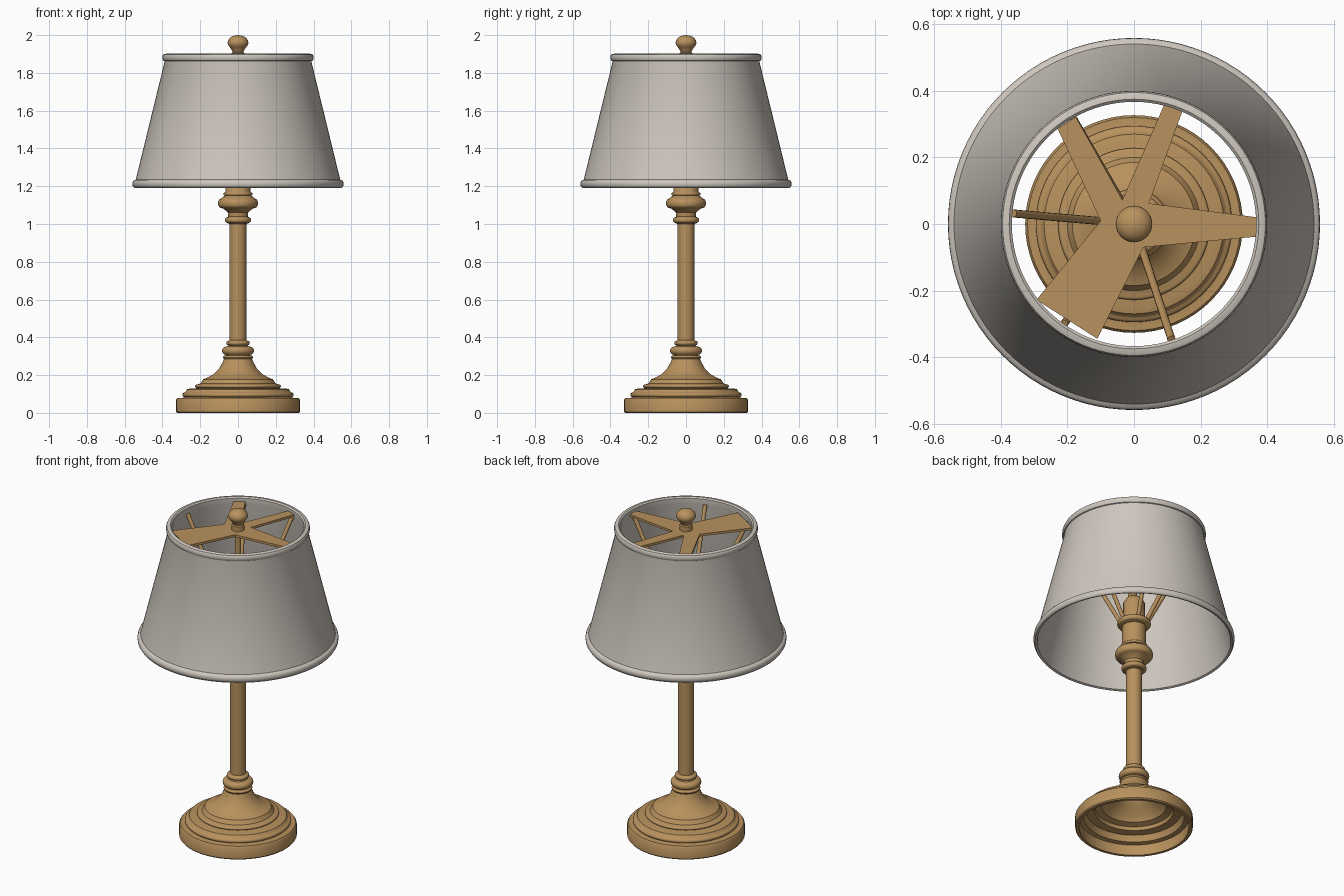
import bpy, bmesh, math
from mathutils import Vector

cube = bpy.data.objects.get("Cube")
if cube:
    bpy.data.objects.remove(cube)


def material(name, rgb):
    m = bpy.data.materials.new(name)
    m.use_nodes = True
    m.diffuse_color = (*rgb, 1)
    m.node_tree.nodes["Principled BSDF"].inputs["Base Color"].default_value = (*rgb, 1)
    return m


BRASS = material("antique brass", (0.48, 0.285, 0.11))
FABRIC = material("linen shade", (0.61, 0.565, 0.51))


def finish(name, bm, mat, angle=35):
    bmesh.ops.recalc_face_normals(bm, faces=bm.faces)
    mesh = bpy.data.meshes.new(name)
    bm.to_mesh(mesh)
    bm.free()
    mesh.materials.append(mat)
    ob = bpy.data.objects.new(name, mesh)
    bpy.context.collection.objects.link(ob)
    bpy.ops.object.select_all(action="DESELECT")
    ob.select_set(True)
    bpy.context.view_layer.objects.active = ob
    bpy.ops.object.shade_smooth_by_angle(angle=math.radians(angle))
    return ob


def lathe(name, profile, mat, closed=False, steps=64):
    """Spin an (r, z) profile round the z axis."""
    bm = bmesh.new()
    vs = [bm.verts.new((r, 0, z)) for r, z in profile]
    pairs = list(zip(vs, vs[1:])) + ([(vs[-1], vs[0])] if closed else [])
    edges = [bm.edges.new(p) for p in pairs]
    bmesh.ops.spin(bm, geom=vs + edges, axis=(0, 0, 1), cent=(0, 0, 0),
                   angle=math.tau, steps=steps, use_duplicate=False)
    bmesh.ops.remove_doubles(bm, verts=bm.verts, dist=0.0005)
    return finish(name, bm, mat)


def bulge(r, z0, z1, depth, n=6):
    """Rounded bead between two heights, swelling out to radius r."""
    mid, half = (z0 + z1) / 2, (z1 - z0) / 2
    return [(r - depth + depth * math.sin(math.pi * i / n),
             mid - half * math.cos(math.pi * i / n)) for i in range(n + 1)]


def rod(name, a, b, radius, mat):
    a, b = Vector(a), Vector(b)
    bm = bmesh.new()
    bmesh.ops.create_cone(bm, cap_ends=True, segments=12, radius1=radius,
                          radius2=radius, depth=(b - a).length)
    ob = finish(name, bm, mat)
    ob.location = (a + b) / 2
    ob.rotation_euler = (b - a).to_track_quat("Z", "Y").to_euler()


# Stepped hollow foot with a concave sweep up to the stem
sweep = [(0.165, 0.185), (0.13, 0.205), (0.10, 0.235), (0.083, 0.265), (0.075, 0.285)]
foot = [(0.322, 0), (0.327, 0.006), (0.327, 0.07), (0.32, 0.08), (0.295, 0.08)]
foot += bulge(0.295, 0.083, 0.108, 0.012) + [(0.278, 0.112), (0.27, 0.125), (0.25, 0.13)]
foot += [(0.225, 0.13)] + bulge(0.228, 0.132, 0.15, 0.01)
foot += [(0.20, 0.155), (0.19, 0.17), (0.185, 0.178)] + sweep
inside = [(0.055, 0.27), (0.08, 0.235), (0.11, 0.2), (0.165, 0.165), (0.18, 0.14),
          (0.215, 0.13), (0.22, 0.11), (0.265, 0.105), (0.28, 0.07), (0.305, 0.065), (0.305, 0)]
lathe("foot", foot + inside, BRASS, closed=True)

# Stem with turned rings at both ends
stem = [(0, 0.27), (0.07, 0.27)] + bulge(0.08, 0.283, 0.305, 0.015)
stem += bulge(0.085, 0.308, 0.35, 0.018) + [(0.055, 0.352)] + bulge(0.062, 0.358, 0.382, 0.012)
stem += [(0.044, 0.385), (0.044, 1.0), (0.055, 1.003)]
stem += bulge(0.07, 1.006, 1.036, 0.014) + [(0.052, 1.04), (0.054, 1.06), (0.075, 1.08)]
stem += bulge(0.106, 1.085, 1.135, 0.016) + [(0.08, 1.145)]
stem += bulge(0.077, 1.15, 1.168, 0.01) + [(0.066, 1.17), (0.066, 1.285), (0.085, 1.29)]
stem += bulge(0.094, 1.292, 1.322, 0.012)
stem += [(0.06, 1.325), (0.06, 1.44), (0.04, 1.47), (0.018, 1.48), (0.018, 1.865), (0, 1.865)]
lathe("stem", stem, BRASS)

# Tapered shade with a rolled band at each rim
shade = [(0.538, 1.195), (0.55, 1.19)] + bulge(0.559, 1.192, 1.232, 0.012)
shade += [(0.541, 1.236), (0.389, 1.858)] + bulge(0.40, 1.862, 1.9, 0.01)
shade += [(0.375, 1.902), (0.367, 1.895), (0.367, 1.86)]
lathe("lampshade", shade, FABRIC, closed=True, steps=96)

# Flat star-shaped support across the shade opening
star = [(0.37, 0.02), (0.045, 0.062), (0.145, 0.338), (0.09, 0.357), (-0.035, 0.072),
        (-0.175, 0.322), (-0.23, 0.287), (-0.10, 0.01), (-0.293, -0.228),
        (-0.11, -0.345), (0.028, -0.07), (0.368, -0.038)]
bm = bmesh.new()
plate = bm.faces.new([bm.verts.new((x, y, 1.862)) for x, y in star])
top = bmesh.ops.extrude_face_region(bm, geom=[plate])
bmesh.ops.translate(bm, vec=(0, 0, 0.014),
                    verts=[v for v in top["geom"] if isinstance(v, bmesh.types.BMVert)])
finish("shade_support", bm, BRASS)

# Slanted rods from the socket collar up to the support
for i, deg in enumerate((-2, 69, 120, 175, 235, 288)):
    c, s = math.cos(math.radians(deg)), math.sin(math.radians(deg))
    rod(f"brace_{i + 1}", (0.07 * c, 0.07 * s, 1.31), (0.365 * c, 0.365 * s, 1.862), 0.012, BRASS)

# Finial knob
knob = [(0, 1.87), (0.035, 1.87), (0.035, 1.905), (0.028, 1.91), (0.034, 1.922)]
knob += [(0.055 * math.cos(math.radians(a)), 1.96 + 0.04 * math.sin(math.radians(a)))
         for a in range(-40, 91, 13)]
lathe("finial", knob, BRASS, steps=32)
